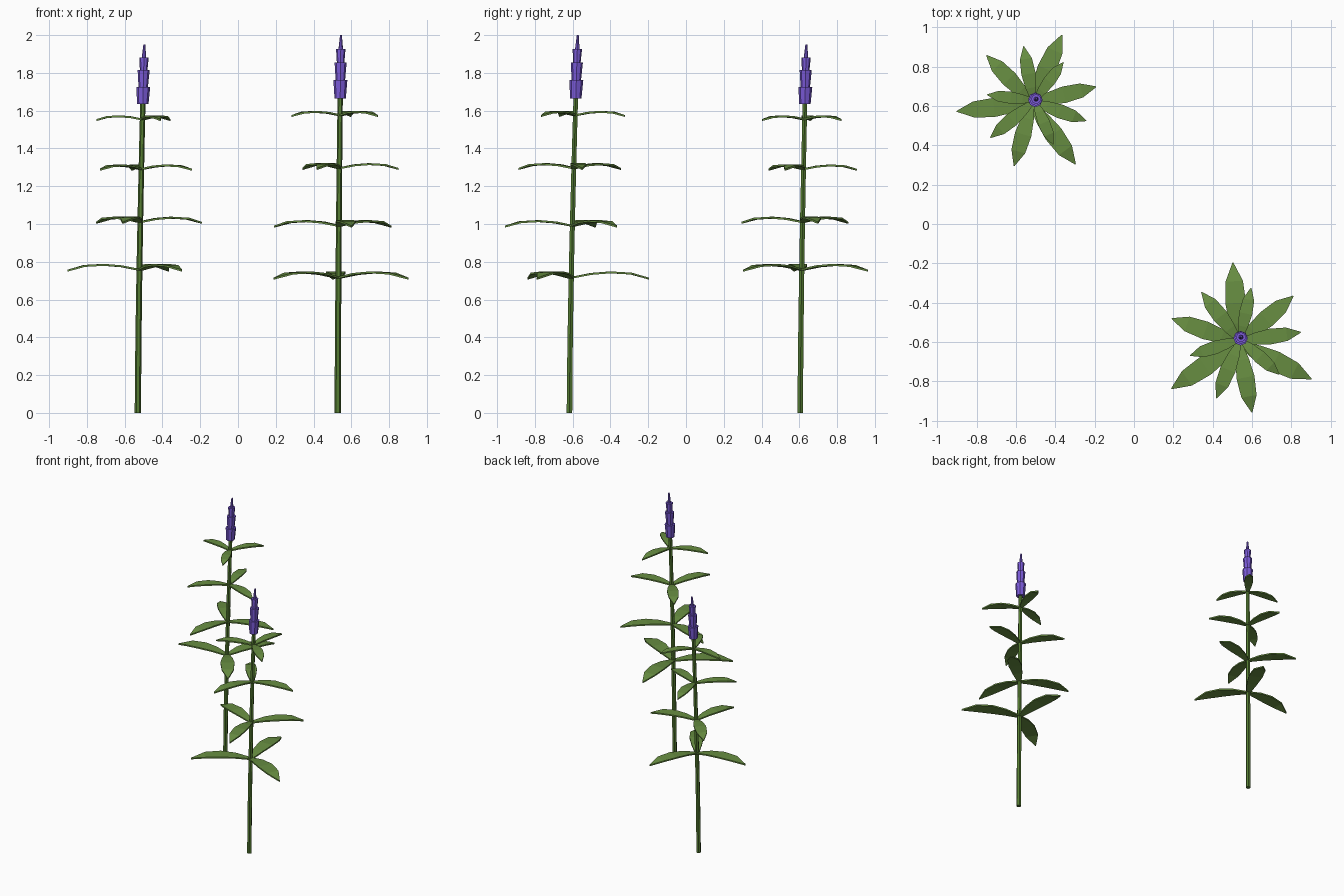
import bpy, bmesh, math
from mathutils import Vector

if "Cube" in bpy.data.objects:
    bpy.data.objects.remove(bpy.data.objects["Cube"])


def material(name, rgb):
    m = bpy.data.materials.new(name)
    m.diffuse_color = (*rgb, 1)
    m.use_nodes = True
    m.node_tree.nodes["Principled BSDF"].inputs["Base Color"].default_value = m.diffuse_color
    return m


LEAF = material("leaf green", (0.138, 0.27, 0.054))
STEM = material("stem green", (0.09, 0.20, 0.032))
BLOOM = material("violet", (0.20, 0.105, 0.70))


def finish(bm, name, mat):
    bmesh.ops.recalc_face_normals(bm, faces=bm.faces[:])
    me = bpy.data.meshes.new(name)
    bm.to_mesh(me)
    bm.free()
    me.materials.append(mat)
    ob = bpy.data.objects.new(name, me)
    bpy.context.collection.objects.link(ob)
    return ob


def tube(name, rings, sides, mat):
    """Skin a closed tube through (centre, radius) rings."""
    bm = bmesh.new()
    loops = [[bm.verts.new(c + Vector((r * math.cos(2 * math.pi * i / sides),
                                       r * math.sin(2 * math.pi * i / sides), 0)))
              for i in range(sides)] for c, r in rings]
    for a, b in zip(loops, loops[1:]):
        for i in range(sides):
            j = (i + 1) % sides
            bm.faces.new((a[i], a[j], b[j], b[i]))
    bm.faces.new(loops[0][::-1])
    bm.faces.new(loops[-1])
    return finish(bm, name, mat)


# leaf outline: fraction of length, half width, rise (both as share of length)
LEAF_SHAPE = [(0, 0.035, 0), (0.25, 0.095, 0.05), (0.5, 0.127, 0.07),
              (0.77, 0.108, 0.055), (1, 0.006, -0.01)]


def leaf(name, origin, angle, length, thick=0.01):
    bm = bmesh.new()
    out = Vector((math.cos(angle), math.sin(angle), 0))
    side = Vector((-out.y, out.x, 0))
    loops = []
    for t, w, h in LEAF_SHAPE:
        c = origin + out * t * length + Vector((0, 0, h * length))
        s, up = side * w * length, Vector((0, 0, thick / 2))
        loops.append([bm.verts.new(p) for p in
                      (c - s - up, c + s - up, c + s + up, c - s + up)])
    for a, b in zip(loops, loops[1:]):
        for i in range(4):
            j = (i + 1) % 4
            bm.faces.new((a[i], a[j], b[j], b[i]))
    bm.faces.new(loops[0][::-1])
    bm.faces.new(loops[-1])
    finish(bm, name, LEAF)


# flower tiers: start, end (share of height), radius at start and end
TIERS = [(0, 0.29, 0.030, 0.037), (0.29, 0.57, 0.025, 0.032),
         (0.57, 0.78, 0.020, 0.025), (0.78, 1, 0.012, 0.005)]


def plant(name, base, lean, bloom_z, top, whorls):
    def axis(z):
        # gently curved stem line
        k = (z / top) ** 1.5
        return Vector((base[0] + lean[0] * k, base[1] + lean[1] * k, z))

    # stem
    tube(name + "_stem", [(axis(bloom_z * i / 8), 0.017 - 0.003 * i / 8)
                          for i in range(9)], 6, STEM)
    # whorls of three leaves
    for n, (z, first, length) in enumerate(whorls):
        for k in range(3):
            leaf(f"{name}_leaf_{n}_{k}", axis(z),
                 math.radians(first + 120 * k), length)
    # stepped flower spike
    rings = []
    for a, b, r0, r1 in TIERS:
        for t, r in ((a, r0), (b, r1)):
            rings.append((axis(bloom_z + t * (top - bloom_z)), r))
    tube(name + "_flower_spike", rings, 8, BLOOM)


plant("left_plant", (-0.53, 0.605), (0.034, 0.032), 1.635, 1.95,
      [(0.757, 66, 0.382), (1.01, 14, 0.335), (1.29, 100, 0.286), (1.553, 53, 0.244)])
plant("right_plant", (0.528, -0.617), (0.017, 0.044), 1.665, 2.0,
      [(0.715, 94, 0.412), (0.99, 40.5, 0.363), (1.295, 8, 0.315), (1.575, 78, 0.268)])
